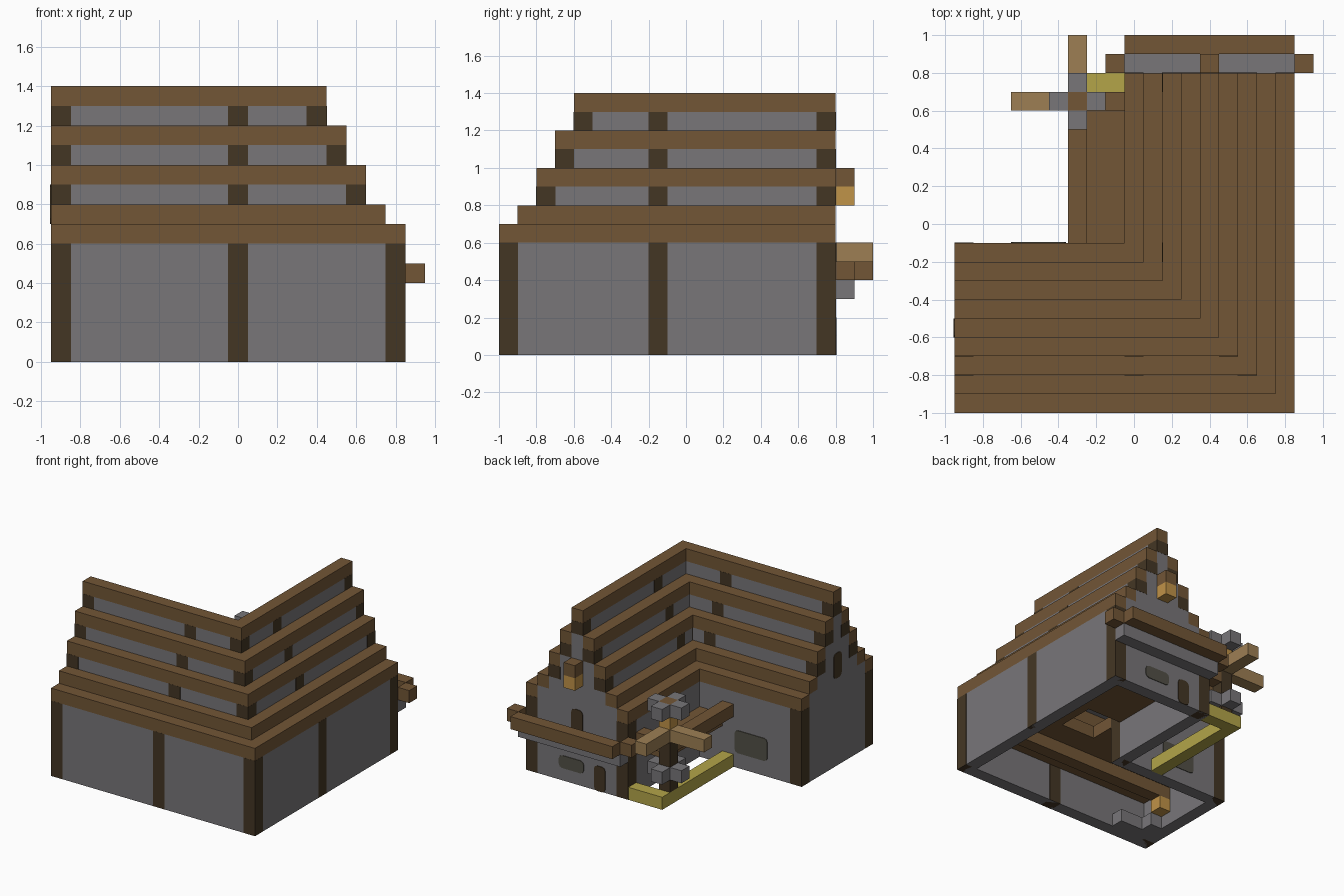
import bpy, bmesh

cube = bpy.data.objects.get("Cube")
if cube:
    bpy.data.objects.remove(cube, do_unlink=True)


def material(name, rgb):
    lin = [((c / 255 + 0.055) / 1.055) ** 2.4 for c in rgb] + [1.0]
    m = bpy.data.materials.new(name)
    m.use_nodes = True
    m.diffuse_color = lin
    m.node_tree.nodes["Principled BSDF"].inputs["Base Color"].default_value = lin
    return m


ROOF = material("roof brown", (114, 86, 54))
POST = material("dark timber", (68, 54, 36))
STONE = material("stone grey", (120, 118, 121))
TAN = material("light timber", (157, 127, 84))
GOLD = material("lamp gold", (192, 147, 72))
HAY = material("hay yellow", (179, 165, 73))
GLASS = material("window olive", (82, 80, 70))


def finish(name, bm, mat):
    bmesh.ops.recalc_face_normals(bm, faces=bm.faces)
    me = bpy.data.meshes.new(name)
    bm.to_mesh(me)
    bm.free()
    me.materials.append(mat)
    ob = bpy.data.objects.new(name, me)
    bpy.context.collection.objects.link(ob)
    return ob


def box(name, mat, x, y, z, grow=0.0, round_axis=None):
    """Box from (low, high) ranges; optionally round edges along one axis."""
    bm = bmesh.new()
    bmesh.ops.create_cube(bm, size=1)
    for v in bm.verts:
        for i, (lo, hi) in enumerate((x, y, z)):
            pad = grow if i < 2 else 0
            v.co[i] = hi + pad if v.co[i] > 0 else lo - pad
    if round_axis is not None:
        edges = [e for e in bm.edges
                 if abs((e.verts[0].co - e.verts[1].co)[round_axis]) > 1e-4]
        bmesh.ops.bevel(bm, geom=edges, offset=0.03, segments=2,
                        affect='EDGES', profile=0.5)
    return finish(name, bm, mat)


END_X, END_Y = -0.95, 0.8      # gable planes of the two wings


def l_strip(name, mat, t, z0, z1):
    """L-shaped bar following both wings; t is its front y edge."""
    a, b = -t - 0.15, -t - 0.25
    pts = [(END_X, t), (a, t), (a, END_Y), (b, END_Y), (b, t + 0.1), (END_X, t + 0.1)]
    bm = bmesh.new()
    face = bm.faces.new([bm.verts.new((px, py, z0)) for px, py in pts])
    ext = bmesh.ops.extrude_face_region(bm, geom=[face])
    for g in ext["geom"]:
        if isinstance(g, bmesh.types.BMVert):
            g.co.z = z1
    return finish(name, bm, mat)


# stepped walls, posts and roof bars, from outer eave over the ridge to inner eave
BAR = [0.6, 0.7, 0.9, 1.1, 1.3]
for i in range(9):
    d = min(i, 8 - i)
    t = -1 + 0.1 * i
    top = BAR[d]
    l_strip("roof_bar", ROOF, t, top, top + 0.1)
    if d == 1:
        continue
    low = 0.0 if d == 0 else top - 0.1
    l_strip("wall", STONE, t, low, top)
    yr, xr = (t, t + 0.1), (-t - 0.25, -t - 0.15)
    spots = [((-0.95, -0.85), yr), (xr, yr), (xr, (0.7, 0.8))]
    if i < 8:
        spots += [((-0.05, 0.05), yr), (xr, (-0.2, -0.1))]
    for px, py in spots:
        box("post", POST, px, py, (low, top), 0.001)

# gable walls of both wings, stepped under the roof
levels = [0, 0.7, 0.8, 1.0, 1.2]
for d in range(1, 5):
    s = 0.1 * d
    z = (levels[d - 1], levels[d])
    box("side_gable", STONE, (-0.95, -0.85), (-1 + s, -0.1 - s), z)
    box("back_gable", STONE, (-0.05 + s, 0.85 - s), (0.7, 0.8), z)

# upper floor with a stair opening, and the joist beneath it
FLOOR = (0.3, 0.4)
box("upper_floor_front", ROOF, (-0.85, 0.75), (-0.9, -0.4), FLOOR)
box("upper_floor_side", ROOF, (-0.85, 0.05), (-0.4, -0.2), FLOOR)
box("upper_floor_stairside", ROOF, (0.35, 0.75), (-0.4, -0.1), FLOOR)
box("upper_floor_back", ROOF, (0.05, 0.75), (-0.1, 0.7), FLOOR)
box("joist", ROOF, (-0.85, 0.75), (-0.7, -0.6), (0.2, 0.3))

# windows and doors as thin plates
box("back_window", GLASS, (0.34, 0.56), (0.8, 0.805), (0.1, 0.2), round_axis=1)
box("back_door", POST, (0.15, 0.25), (0.8, 0.805), (0.0, 0.2), round_axis=1)
box("balcony_door", POST, (0.35, 0.45), (0.8, 0.805), (0.4, 0.6), round_axis=1)
box("side_gable_window", POST, (-0.955, -0.95), (-0.6, -0.5), (0.7, 0.9), round_axis=0)
box("yard_window", GLASS, (-0.65, -0.36), (-0.1, -0.095), (0.12, 0.3), round_axis=1)

# balcony on the back gable
box("balcony_floor", STONE, (-0.05, 0.85), (0.8, 0.9), FLOOR)
box("balcony_rail", ROOF, (-0.05, 0.85), (0.9, 1.0), (0.4, 0.5))
for x in (-0.15, 0.85):
    box("balcony_rail_end", ROOF, (x, x + 0.1), (0.8, 0.9), (0.4, 0.5))

# gable lantern
box("lantern_hook", ROOF, (0.35, 0.45), (0.8, 0.9), (0.9, 1.0))
box("lantern", GOLD, (0.35, 0.45), (0.8, 0.9), (0.8, 0.9))

# yard border and raised deck in the inner corner
box("yard_border_side", HAY, (-0.35, -0.25), (-0.1, 0.8), (0, 0.1))
box("yard_border_back", HAY, (-0.25, -0.05), (0.7, 0.8), (0, 0.1))
box("deck", ROOF, (-0.25, -0.05), (-0.1, 0.6), FLOOR)
box("deck_rail_side", ROOF, (-0.35, -0.25), (-0.1, 0.6), (0.4, 0.5))
box("deck_rail_back", ROOF, (-0.25, -0.05), (0.6, 0.7), (0.4, 0.5))

# lamp post with stone crosses and timber arms
CX, CY = (-0.35, -0.25), (0.6, 0.7)
box("lamp_post", POST, CX, CY, (0.1, 0.6))
box("lamp", GOLD, CX, CY, (0.6, 0.7))
box("lamp_cap", ROOF, CX, CY, (0.7, 0.8))
for z in ((0.2, 0.3), (0.7, 0.8)):
    for s in (-0.1, 0.1):
        box("stone_block", STONE, (CX[0] + s, CX[1] + s), CY, z)
        box("stone_block", STONE, CX, (CY[0] + s, CY[1] + s), z)
box("arm_side", TAN, (-0.65, -0.35), CY, (0.5, 0.6))
box("arm_back", TAN, CX, (0.7, 1.0), (0.5, 0.6))

# hearth and hanging lamp inside the front wing
box("hearth_long", STONE, (-0.85, -0.55), (-0.9, -0.8), (0, 0.1))
box("hearth_short", STONE, (-0.85, -0.75), (-0.8, -0.7), (0, 0.1))
box("indoor_lamp", GOLD, (-0.85, -0.75), (-0.7, -0.6), (0.1, 0.2))
